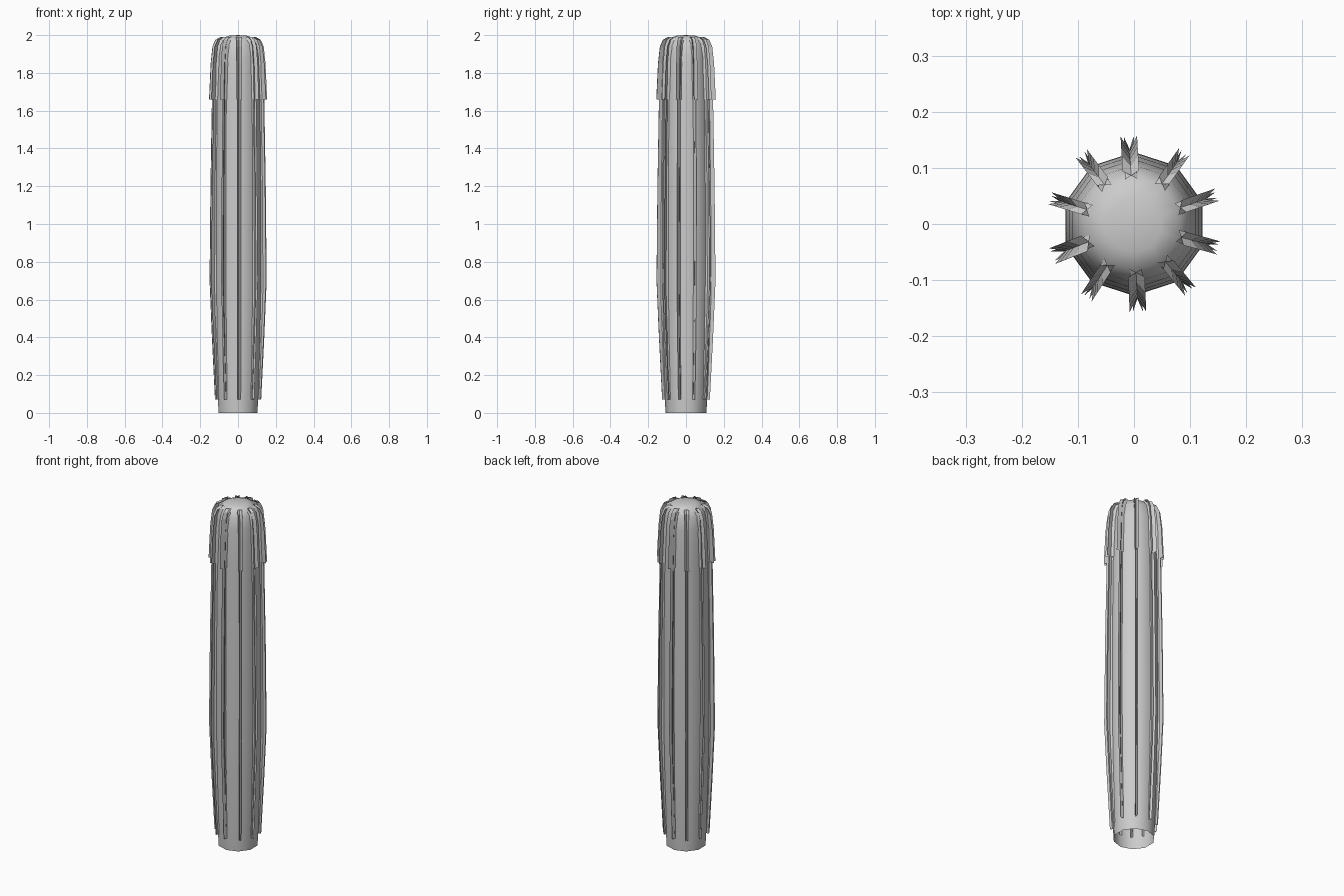
import bpy, math, random

random.seed(4)
cube = bpy.data.objects.get("Cube")
if cube:
    bpy.data.objects.remove(cube, do_unlink=True)

SIDES = 10
STEP = math.tau / SIDES


def make_material(name, value):
    mat = bpy.data.materials.new(name)
    mat.use_nodes = True
    color = (value, value, value, 1)
    mat.diffuse_color = color
    mat.node_tree.nodes["Principled BSDF"].inputs["Base Color"].default_value = color
    return mat


grey = make_material("light grey", 0.6)


def make_object(name, verts, faces):
    mesh = bpy.data.meshes.new(name)
    mesh.from_pydata(verts, [], faces)
    mesh.materials.append(grey)
    obj = bpy.data.objects.new(name, mesh)
    bpy.context.collection.objects.link(obj)
    return obj


# Ten-sided stem, open at the foot and domed at the top
profile = [(0.108, 0), (0.112, 0.07), (0.122, 0.4), (0.128, 0.7), (0.127, 1.2),
           (0.122, 1.66), (0.115, 1.88), (0.105, 1.95), (0.085, 1.985), (0.05, 1.997)]
verts, faces = [], []
for radius, z in profile:
    for i in range(SIDES):
        a = math.radians(18) + i * STEP
        verts.append((radius * math.cos(a), radius * math.sin(a), z))
for r in range(len(profile) - 1):
    for i in range(SIDES):
        j = (i + 1) % SIDES
        lo, hi = r * SIDES, (r + 1) * SIDES
        faces.append((lo + i, lo + j, hi + j, hi + i))
top = len(verts)
verts.append((0, 0, 2))
ring = top - SIDES
faces += [(ring + i, ring + (i + 1) % SIDES, top) for i in range(SIDES)]
stem = make_object("stem", verts, faces)
stem.data.polygons.foreach_set("use_smooth", [True] * len(faces))


# Thin ribs: rows of (inner radius, outer radius, height), leaning sideways
lower_rows = [(0.1, 0.126, 0.07), (0.11, 0.143, 0.4), (0.116, 0.156, 0.7),
              (0.115, 0.151, 1.2), (0.11, 0.143, 1.66)]
upper_rows = [(0.11, 0.157, 1.66), (0.107, 0.148, 1.85), (0.1, 0.138, 1.94),
              (0.09, 0.122, 1.975), (0.08, 0.095, 1.99)]


def make_rib(name, rows, angle, base, tip):
    verts = []
    for inner, outer, z in rows:
        for radius, side in ((inner, base), (outer, tip)):
            verts.append((radius * math.cos(angle) - side * math.sin(angle),
                          radius * math.sin(angle) + side * math.cos(angle), z))
    faces = [(2 * k, 2 * k + 1, 2 * k + 3, 2 * k + 2) for k in range(len(rows) - 1)]
    make_object(name, verts, faces)


# Each corner carries a crossing pair of ribs, in a lower and an upper length
for i in range(SIDES):
    angle = math.radians(20) + i * STEP + random.uniform(-0.03, 0.03)
    for s in (-1, 1):
        lean = random.uniform(0.004, 0.01)
        make_rib(f"lower_rib_{i}", lower_rows, angle, -s * 0.007, s * lean)
        make_rib(f"upper_rib_{i}", upper_rows, angle, -s * 0.011, s * (lean + 0.006))
